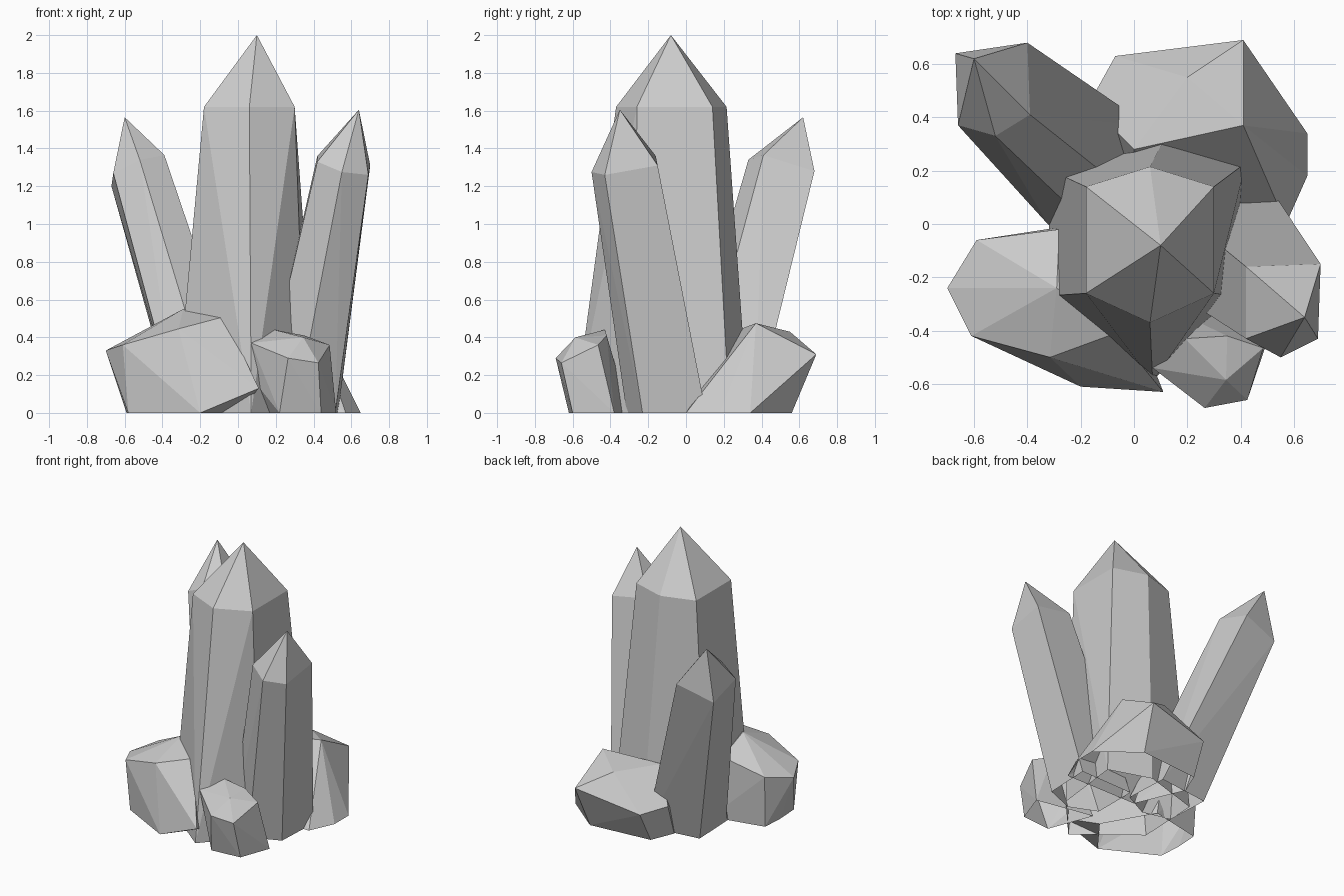
import bpy, bmesh, math


def shell(name, points):
    """Faceted convex solid through the points, left open where it stands on the ground."""
    bm = bmesh.new()
    for p in points:
        bm.verts.new(p)
    hull = bmesh.ops.convex_hull(bm, input=bm.verts[:])
    loose = {g for g in hull["geom_interior"] + hull["geom_unused"]
             if isinstance(g, bmesh.types.BMVert)}
    bmesh.ops.delete(bm, geom=list(loose), context='VERTS')
    bmesh.ops.recalc_face_normals(bm, faces=bm.faces[:])
    bmesh.ops.dissolve_limit(bm, angle_limit=math.radians(3),
                             verts=bm.verts[:], edges=bm.edges[:])
    bm.normal_update()
    floor = [f for f in bm.faces
             if f.normal.z < -0.95 and f.calc_center_median().z < 0.02]
    bmesh.ops.delete(bm, geom=floor, context='FACES_ONLY')
    mesh = bpy.data.meshes.new(name)
    bm.to_mesh(mesh)
    bm.free()
    obj = bpy.data.objects.new(name, mesh)
    bpy.context.collection.objects.link(obj)
    return obj


def leaning_crystal(name, apex, ring, mid, base, scale):
    """Pointed prism: the shoulder ring is widened about its middle to make the foot."""
    foot = [(base[0] + (x - mid[0]) * scale[0],
             base[1] + (y - mid[1]) * scale[1], 0) for x, y, z in ring]
    return shell(name, [apex] + ring + foot)


# Tall six-sided crystal in the middle: apex, shoulder, foot
shell("main_crystal", [
    (0.10, -0.08, 2.0),
    (-0.18, 0.14, 1.62), (0.06, 0.215, 1.62), (0.30, 0.14, 1.62),
    (0.30, -0.26, 1.62), (0.06, -0.37, 1.62), (-0.18, -0.26, 1.62),
    (-0.31, 0.20, 0), (0.12, 0.33, 0), (0.42, 0.23, 0),
    (0.36, -0.27, 0), (0.07, -0.59, 0), (-0.33, -0.27, 0)])

# Slim five-sided crystals leaning outwards
leaning_crystal("back_left_crystal", (-0.60, 0.62, 1.565),
        [(-0.40, 0.68, 1.28), (-0.39, 0.41, 1.365), (-0.52, 0.33, 1.34),
         (-0.66, 0.37, 1.27), (-0.67, 0.64, 1.20)],
        (-0.53, 0.525), (-0.13, 0.18), (1.45, 1.2))
leaning_crystal("right_crystal", (0.64, -0.35, 1.605),
        [(0.42, -0.16, 1.36), (0.42, -0.43, 1.33), (0.55, -0.50, 1.275),
         (0.69, -0.43, 1.26), (0.70, -0.15, 1.31)],
        (0.56, -0.33), (0.32, -0.11), (1.5, 1.2))

# Broad stubby crystal at the back
shell("back_stub", [
    (0.41, 0.37, 0.475), (0.41, 0.69, 0.31), (-0.07, 0.63, 0.22),
    (0.20, 0.55, 0.43), (0.0, 0.28, 0.44), (-0.17, 0.45, 0.24),
    (0.65, 0.34, 0), (0.65, 0.18, 0), (0.57, 0.0, 0), (0.38, 0.56, 0),
    (-0.08, 0.52, 0), (-0.15, 0.35, 0), (0.0, 0.0, 0)])

# Broad stubby crystal at the front left
shell("front_left_stub", [
    (-0.29, -0.24, 0.55), (-0.07, -0.41, 0.51), (-0.315, -0.50, 0.445),
    (-0.61, -0.42, 0.36), (-0.70, -0.24, 0.33), (-0.59, -0.06, 0.37),
    (-0.28, -0.02, 0.45), (0.11, -0.63, 0.13), (-0.20, -0.61, 0),
    (-0.58, -0.41, 0), (-0.59, -0.24, 0), (-0.58, -0.08, 0),
    (-0.20, 0.0, 0), (0.0, -0.35, 0)])

# Small stubby crystal at the front
shell("front_stub", [
    (0.345, -0.585, 0.40), (0.265, -0.69, 0.29), (0.425, -0.66, 0.265),
    (0.485, -0.465, 0.36), (0.35, -0.42, 0.41), (0.19, -0.43, 0.44),
    (0.07, -0.54, 0.37), (0.06, -0.48, 0.2), (0.22, -0.62, 0),
    (0.44, -0.60, 0), (0.52, -0.38, 0), (0.10, -0.30, 0)])
